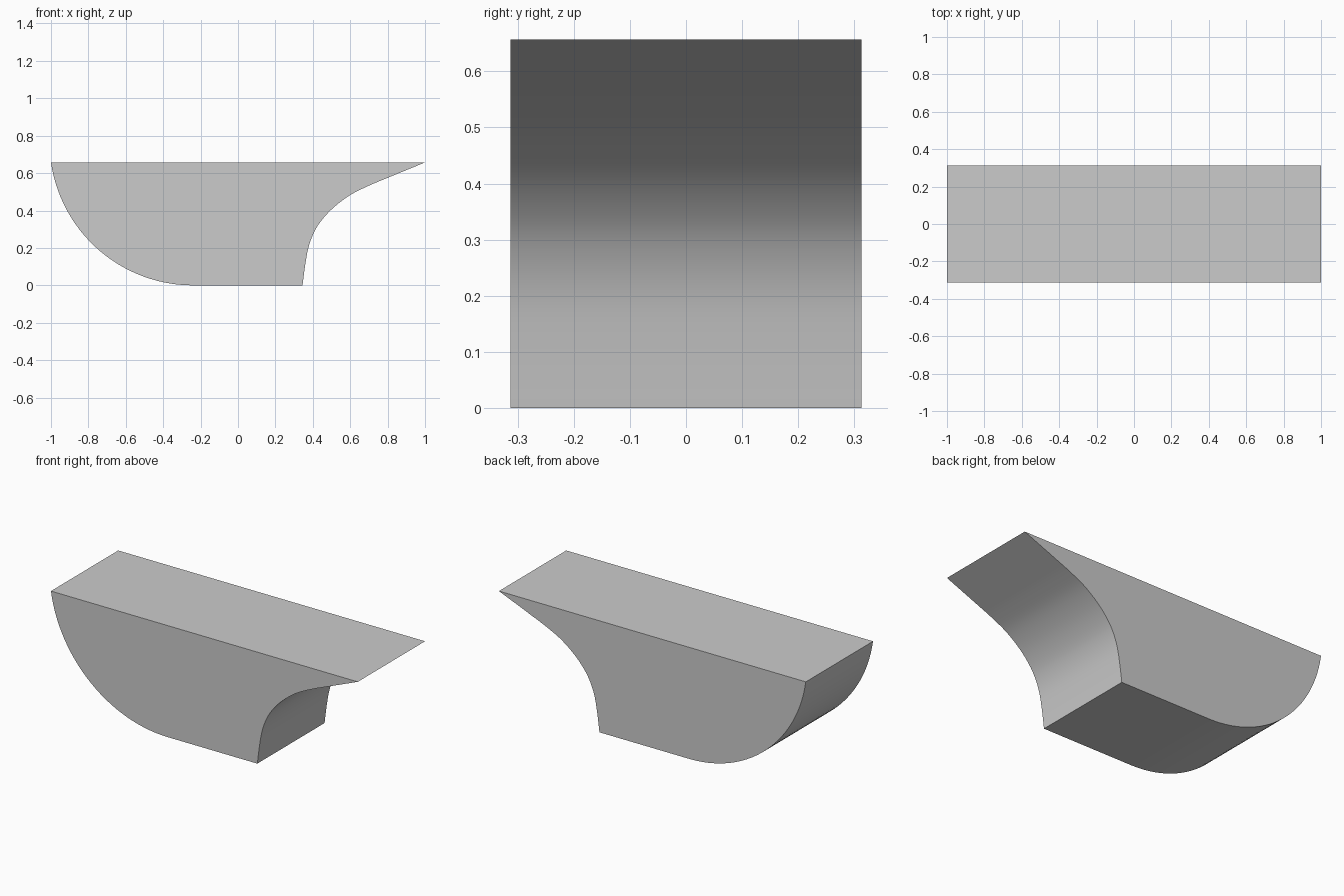
import bpy, bmesh, math
from mathutils import Vector

if "Cube" in bpy.data.objects:
    bpy.data.objects.remove(bpy.data.objects["Cube"])

TOP, HALF_W = 0.657, 0.313


def arc(cx, r, steps):
    # round belly: from the top left corner down to the flat base
    start = math.atan2(TOP - r, -1 - cx) % (2 * math.pi)
    end = 1.5 * math.pi
    return [(cx + r * math.cos(a), r + r * math.sin(a))
            for a in (start + (end - start) * i / steps for i in range(steps + 1))]


def smooth_path(points, steps):
    # Catmull-Rom curve through the points
    p = [Vector(q) for q in points]
    p = [2 * p[0] - p[1]] + p + [2 * p[-1] - p[-2]]
    out = []
    for a, b, c, d in zip(p, p[1:], p[2:], p[3:]):
        for i in range(steps):
            t = i / steps
            out.append(tuple(0.5 * (2 * b + (c - a) * t + (2 * a - 5 * b + 4 * c - d) * t * t
                                    + (3 * b - a - 3 * c + d) * t ** 3)))
    return out + [tuple(points[-1])]


# Side outline: belly, flat base, hollow underside of the overhang
cx = -0.24
radius = ((1 + cx) ** 2 + TOP ** 2) / (2 * TOP)
hollow = [(0.345, 0), (0.358, 0.10), (0.376, 0.20), (0.405, 0.28), (0.445, 0.345),
          (0.51, 0.415), (0.60, 0.483), (0.70, 0.533), (0.80, 0.575), (1, TOP)]
outline = arc(cx, radius, 28) + smooth_path(hollow, 4)

# Extrude the outline across the width
bm = bmesh.new()
face = bm.faces.new([bm.verts.new((x, -HALF_W, z)) for x, z in outline])
ext = bmesh.ops.extrude_face_region(bm, geom=[face])
bmesh.ops.translate(bm, vec=(0, 2 * HALF_W, 0),
                    verts=[g for g in ext["geom"] if isinstance(g, bmesh.types.BMVert)])
bmesh.ops.recalc_face_normals(bm, faces=bm.faces)
mesh = bpy.data.meshes.new("curved_block")
bm.to_mesh(mesh)
bm.free()

block = bpy.data.objects.new("curved_block", mesh)
bpy.context.collection.objects.link(block)
bpy.context.view_layer.objects.active = block
block.select_set(True)
bpy.ops.object.shade_smooth_by_angle(angle=math.radians(30))
